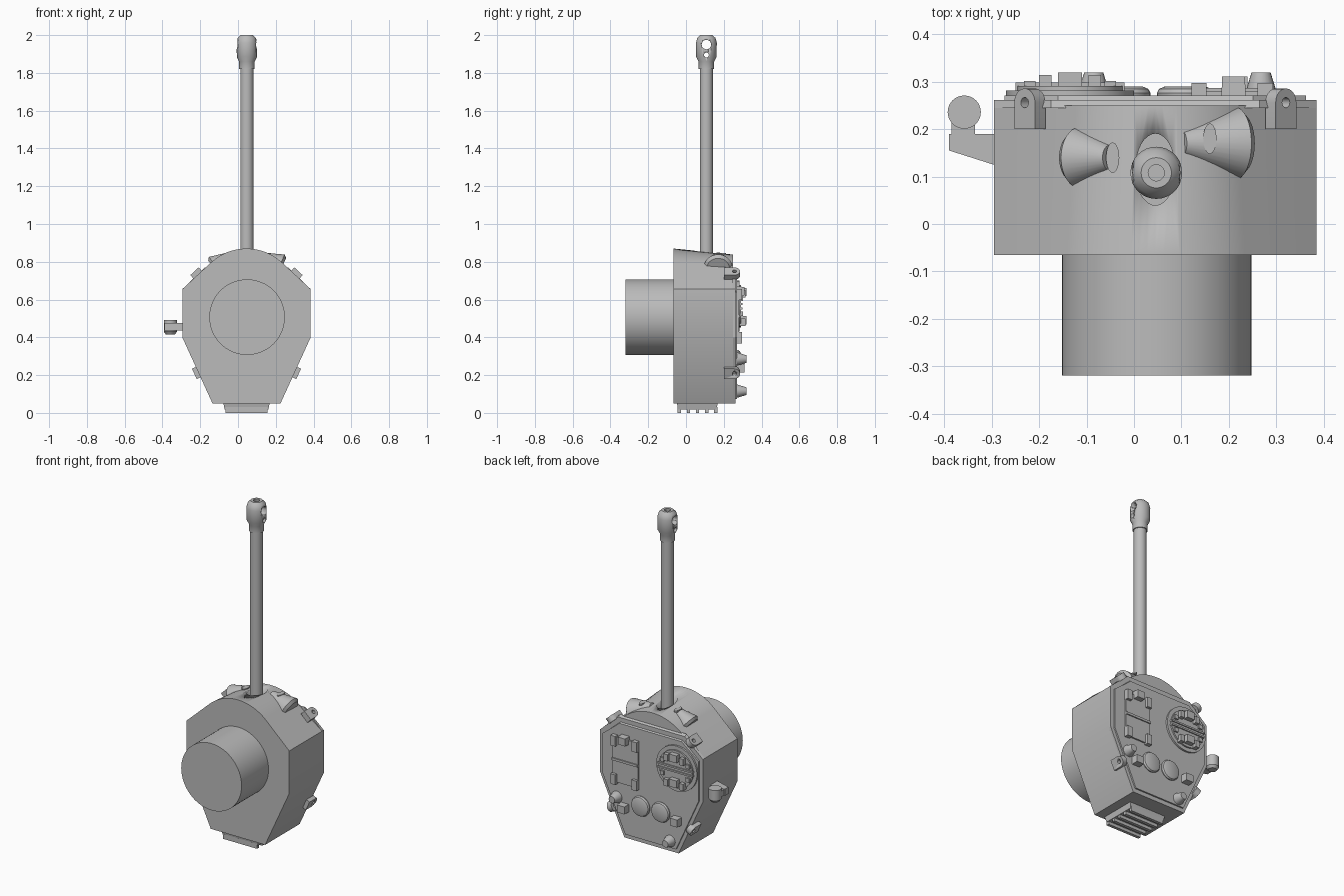
import bpy, bmesh, math
from mathutils import Vector, Matrix

if "Cube" in bpy.data.objects:
    bpy.data.objects.remove(bpy.data.objects["Cube"])

grey = bpy.data.materials.new("armour grey")
grey.use_nodes = True
grey.diffuse_color = (0.5, 0.5, 0.5, 1)
grey.node_tree.nodes["Principled BSDF"].inputs["Base Color"].default_value = (0.5, 0.5, 0.5, 1)
CX = 0.045   # turret centreline


def loft(name, rings, smooth=True):
    """Skin a list of equal-length point rings and cap both ends."""
    bm = bmesh.new()
    rows = [[bm.verts.new(p) for p in ring] for ring in rings]
    n = len(rows[0])
    for a, b in zip(rows, rows[1:]):
        for i in range(n):
            j = (i + 1) % n
            bm.faces.new((a[i], a[j], b[j], b[i]))
    bm.faces.new(rows[0][::-1])
    bm.faces.new(rows[-1])
    bmesh.ops.recalc_face_normals(bm, faces=bm.faces)
    mesh = bpy.data.meshes.new(name)
    bm.to_mesh(mesh)
    bm.free()
    mesh.materials.append(grey)
    ob = bpy.data.objects.new(name, mesh)
    bpy.context.collection.objects.link(ob)
    if smooth:
        bpy.ops.object.select_all(action='DESELECT')
        bpy.context.view_layer.objects.active = ob
        ob.select_set(True)
        bpy.ops.object.shade_smooth_by_angle(angle=math.radians(32))
    return ob


def turned(name, base, axis, profile, sides=32, stretch=1):
    """Revolve (radius, height) pairs around an axis from base."""
    q = Vector(axis).to_track_quat('Z', 'Y')
    rings = []
    for r, h in profile:
        angles = [2 * math.pi * i / sides for i in range(sides)]
        rings.append([Vector(base) + q @ Vector((r * math.cos(t), r * stretch * math.sin(t), h))
                      for t in angles])
    return loft(name, rings)


def box(name, x, y, z, taper=1.0):
    """Box from ranges; taper narrows its far y side."""
    cx, cz = sum(x) / 2, sum(z) / 2
    corners = [(x[0], z[0]), (x[1], z[0]), (x[1], z[1]), (x[0], z[1])]
    far = [(cx + (a - cx) * taper, y[1], cz + (b - cz) * taper) for a, b in corners]
    return loft(name, [[(a, y[0], b) for a, b in corners], far], False)


def cut(ob, cutter):
    mod = ob.modifiers.new("cut", 'BOOLEAN')
    mod.operation, mod.solver, mod.object = 'DIFFERENCE', 'EXACT', cutter
    cutter.hide_render = True
    cutter.hide_set(True)


# Turret shell: faceted sides with a curved top
def section(y, half, z_end, z_top, inset=0.0):
    right = [(0.18, 0.05), (0.34, 0.40), (0.34, 0.655)]
    sag = z_top - z_end
    radius = (half * half + sag * sag) / (2 * sag)
    span = math.asin(half / radius)
    arc = []
    for i in range(25):
        t = span * (1 - i / 12)
        arc.append((radius * math.sin(t), z_top - radius + radius * math.cos(t)))
    pts = right + arc + [(-a, b) for a, b in reversed(right)]
    k = 1 - inset / 0.34
    return [(CX + a * k, y, 0.45 + (b - 0.45) * k) for a, b in pts]


shell = loft("turret_shell", [section(-0.065, 0.187, 0.797, 0.87),
                              section(0.25, 0.168, 0.785, 0.838)])


# Roof plates with a stepped rim
def roof(y, inset, top):
    pts = [(0.18, 0.05), (0.34, 0.40), (0.34, 0.655), (0.22, top)]
    pts += [(-a, b) for a, b in reversed(pts)]
    k = 1 - inset / 0.34
    return [(CX + a * k, y, 0.43 + (b - 0.43) * k) for a, b in pts]


loft("roof_rim", [roof(0.245, 0, 0.77), roof(0.262, 0, 0.76)], False)
loft("roof_plate", [roof(0.255, 0.022, 0.76), roof(0.271, 0.022, 0.75)], False)

# Turret ring
turned("turret_ring", (0.048, -0.32, 0.507), (0, 1, 0), [(0.2, 0), (0.2, 0.3)], 64)

# Gun barrel with hollow muzzle brake and an elongated opening at its root
gun = (CX + 0.002, 0.108, 0)
barrel = turned("gun_barrel", gun, (0, 0, 1),
                [(0.035, 0.7), (0.035, 1.82), (0.041, 1.82), (0.041, 1.86), (0.054, 1.885),
                 (0.055, 1.96), (0.048, 1.985), (0.032, 2), (0.017, 2), (0.017, 1.87)])
for z, r in ((1.95, 0.025), (1.895, 0.013)):
    cut(barrel, turned("brake_cutter", (-0.06, 0.108, z), (1, 0, 0), [(r, 0), (r, 0.22)], 24))
cut(shell, turned("slot_cutter", (CX, 0.115, 0.78), (0, 0, 1), [(0.042, 0), (0.042, 0.2)], 32, 1.8))

# Sight hoods flaring outward on the curved top
for side, start, end, r0, r1 in (("left", (0.215, 0.17, 0.77), (0.10, 0.17, 0.825), 0.076, 0.027),
                                 ("right", (-0.115, 0.14, 0.775), (-0.05, 0.14, 0.825), 0.064, 0.027)):
    axis = Vector(end) - Vector(start)
    turned(side + "_sight_hood", start, axis, [(r0 * 0.8, -0.015), (r0, 0), (r1, axis.length)])
for side, x, y, z in (("left", 0.16, 0.18, 0.838), ("right", -0.045, 0.14, 0.836)):
    turned(side + "_sight_slot", (x, y, z), (0, 0, 1), [(0.014, 0), (0.014, 0.009)], 20, 2.3)

# Lifting lugs, mirrored around the centreline
for s in (1, -1):
    for name, x, z, n in (("upper", 0.262, 0.735, (0.68, 0.73)), ("lower", 0.258, 0.215, (0.91, -0.42))):
        normal = Vector((s * n[0], 0, n[1]))
        tangent = Vector((-normal.z, 0, normal.x))
        centre = Vector((CX + s * x, 0, z))
        outline = [(-0.03, 0.2), (0.03, 0.2)]
        outline += [(0.03 * math.cos(math.pi * i / 10), 0.256 + 0.03 * math.sin(math.pi * i / 10))
                    for i in range(11)]
        rings = [[centre + normal * d + tangent * u + Vector((0, y, 0)) for u, y in outline]
                 for d in (-0.012, 0.02)]
        lug = loft(name + "_lifting_lug", rings)
        cut(lug, turned("lug_cutter", centre + Vector((0, 0.256, 0)) - normal * 0.05, normal,
                        [(0.011, 0), (0.011, 0.1)], 16))

# Round commander hatch with ribs, clips and periscopes
HX, HZ = -0.135, 0.565
turned("round_hatch_ring", (HX, 0.262, HZ), (0, 1, 0), [(0.135, 0), (0.135, 0.02)], 40)
turned("round_hatch_lid", (HX, 0.27, HZ), (0, 1, 0), [(0.112, 0), (0.112, 0.021)], 40)
for dz in (-0.012, 0.012):
    box("hatch_rib", (HX - 0.115, HX + 0.115), (0.28, 0.298), (HZ + dz - 0.005, HZ + dz + 0.005))
for sz in (1, -1):
    z = HZ + sz * 0.075
    box("hatch_periscope", (HX - 0.025, HX + 0.025), (0.28, 0.32), (z - 0.022, z + 0.022))
    for sx in (1, -1):
        x = HX + sx * 0.052
        box("hatch_clip", (x - 0.013, x + 0.013), (0.28, 0.314), (z - 0.03, z + 0.01))
        x = HX + sx * 0.085
        box("hatch_hinge", (x - 0.012, x + 0.012), (0.28, 0.302), (HZ + sz * 0.04 - 0.012, HZ + sz * 0.04 + 0.012))

# Rectangular loader hatch with centre rib and corner hinges
LX, LZ = 0.207, 0.512
box("square_hatch", (LX - 0.085, LX + 0.085), (0.262, 0.28), (LZ - 0.135, LZ + 0.135))
box("square_hatch_rib", (LX - 0.085, LX + 0.085), (0.275, 0.287), (LZ - 0.007, LZ + 0.007))
for sx in (1, -1):
    for sz in (1, -1):
        x, z = LX + sx * 0.07, LZ + sz * 0.115
        box("square_hatch_hinge", (x - 0.016, x + 0.016), (0.27, 0.297), (z - 0.03, z + 0.03))

# Roof periscope blocks
for x, z in ((0.21, 0.645), (0.215, 0.237), (-0.135, 0.252)):
    box("roof_periscope", (x - 0.026, x + 0.026), (0.262, 0.311), (z - 0.024, z + 0.024), 0.92)

# Domed vent caps
for x in (0.108, -0.025):
    turned("vent_cap", (x, 0.262, 0.272), (0, 1, 0),
           [(0.058, 0), (0.06, 0.014), (0.055, 0.023), (0.043, 0.028)])

# Tapered roof stubs
for x, z in ((0.268, 0.285), (-0.085, 0.115)):
    turned("roof_stub", (x, 0.25, z), (0, 1, 0), [(0.034, 0), (0.034, 0.025), (0.02, 0.07)], 20)

# Side lamp on a bracket
loft("lamp_bracket", [[(-0.28, 0.12, z), (-0.28, 0.19, z), (-0.39, 0.19, z), (-0.39, 0.155, z)]
                      for z in (0.435, 0.475)], False)
box("lamp_neck", (-0.385, -0.335), (0.185, 0.23), (0.438, 0.472))
turned("lamp", (-0.358, 0.236, 0.415), (0, 0, 1), [(0.024, 0), (0.035, 0.015), (0.035, 0.077)])

# Equipment tray on the lower end, with ribs
tray = [(-0.125, -0.05), (0.125, -0.05), (0.125, 0.17), (-0.125, 0.17)]
loft("rear_tray", [[(CX + x * k, 0.06 + (y - 0.06) * k, z) for x, y in tray]
                   for z, k in ((0.06, 1), (0.018, 0.92))], False)
for i in range(5):
    y = -0.035 + i * 0.048
    box("tray_rib", (CX - 0.112, CX + 0.112), (y - 0.009, y + 0.009), (0, 0.03))
